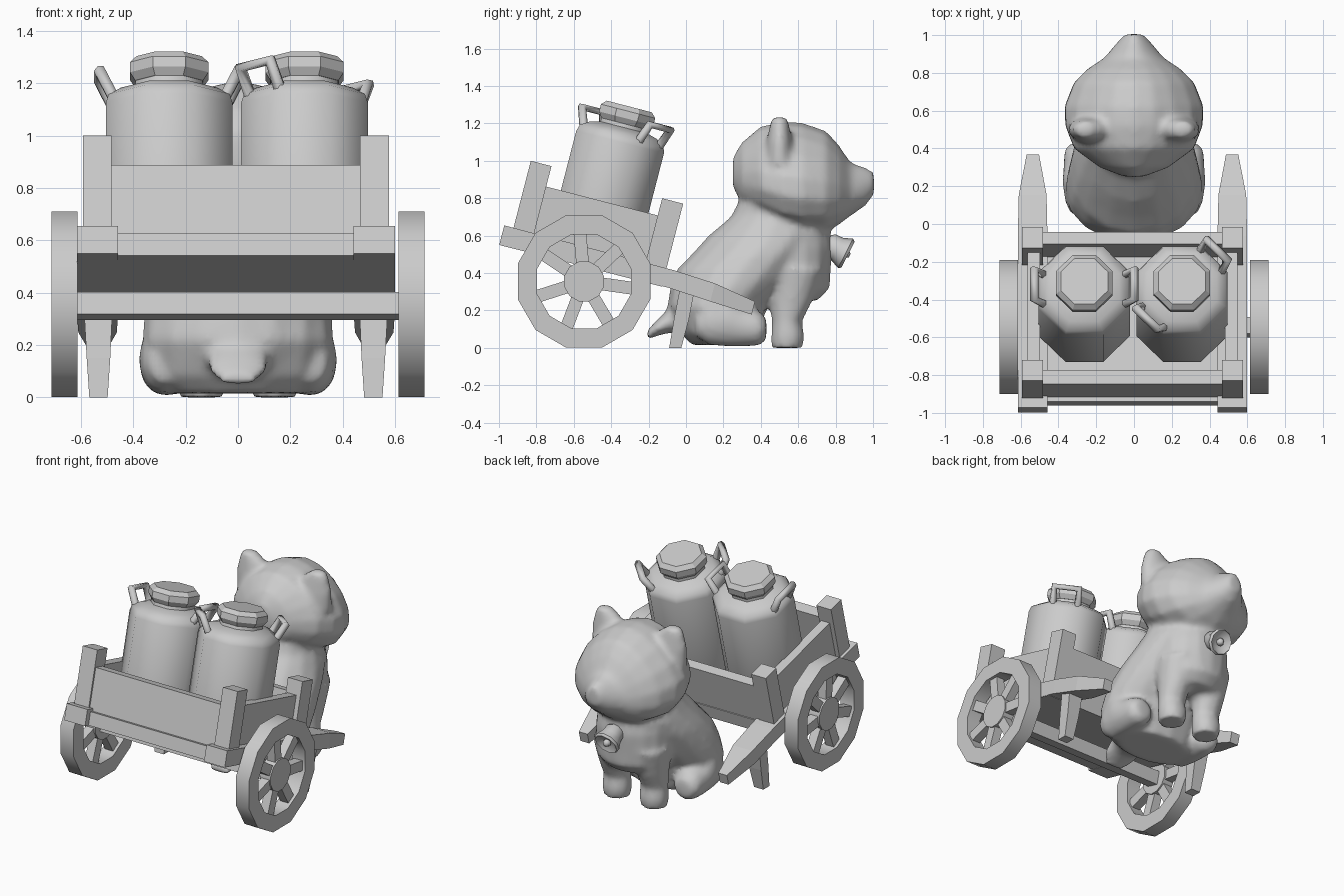
import bpy, bmesh
from math import sin, cos, pi, radians
from mathutils import Matrix, Vector

old = bpy.data.objects.get("Cube")
if old:
    bpy.data.objects.remove(old, do_unlink=True)

grey = bpy.data.materials.new("plain grey")
grey.use_nodes = True
colour = (0.6, 0.6, 0.6, 1)
grey.diffuse_color = colour
grey.node_tree.nodes["Principled BSDF"].inputs["Base Color"].default_value = colour

# The cart leans forward about its axle
SHIFT = Matrix.Translation((-0.008, 0, 0))
CART = SHIFT @ Matrix.Translation((0, -0.545, 0.355)) @ Matrix.Rotation(radians(-14.5), 4, 'X')


def finish(name, bm, matrix=Matrix(), smooth=None):
    bmesh.ops.recalc_face_normals(bm, faces=bm.faces)
    mesh = bpy.data.meshes.new(name)
    bm.to_mesh(mesh)
    bm.free()
    mesh.materials.append(grey)
    ob = bpy.data.objects.new(name, mesh)
    bpy.context.scene.collection.objects.link(ob)
    ob.matrix_world = matrix
    if smooth:
        bpy.ops.object.select_all(action='DESELECT')
        ob.select_set(True)
        bpy.context.view_layer.objects.active = ob
        bpy.ops.object.shade_smooth_by_angle(angle=radians(smooth))
    return ob


def skin(bm, rings, caps=True, loop=False):
    """Joins rings of points into a tube."""
    rows = [[bm.verts.new(p) for p in ring] for ring in rings]
    n = len(rows[0])
    pairs = list(zip(rows, rows[1:])) + ([(rows[-1], rows[0])] if loop else [])
    for a, b in pairs:
        for i in range(n):
            j = (i + 1) % n
            bm.faces.new((a[i], a[j], b[j], b[i]))
    if caps and not loop:
        bm.faces.new(rows[0])
        bm.faces.new(rows[-1])


def box(name, x, y, z, matrix=CART):
    bm = bmesh.new()
    skin(bm, [[(x[0], y[0], h), (x[1], y[0], h), (x[1], y[1], h), (x[0], y[1], h)] for h in z])
    return finish(name, bm, matrix)


def lathe(name, profile, sides, matrix, loop=False, smooth=None):
    bm = bmesh.new()
    angles = [2 * pi * (i + 0.5) / sides for i in range(sides)]
    skin(bm, [[(r * cos(a), r * sin(a), h) for a in angles] for r, h in profile], loop=loop)
    return finish(name, bm, matrix, smooth)


def blob(bm, rings, axis='Z', sides=16, pear=0):
    """Adds a rounded body from rings of (centre, x radius, other radius)."""
    across = Vector((0, 1, 0)) if axis == 'Z' else Vector((0, 0, 1))
    angles = [2 * pi * i / sides for i in range(sides)]
    skin(bm, [[Vector(c) + Vector((a * cos(t) * (1 - pear * sin(t)), 0, 0)) + across * b * sin(t)
               for t in angles] for c, a, b in rings])


# Cart box
box("cart_floor", (-0.605, 0.605), (-0.45, 0.41), (0.077, 0.165))
box("rear_panel", (-0.485, 0.485), (-0.425, -0.35), (0.16, 0.44))
box("front_panel", (-0.485, 0.485), (0.34, 0.405), (0.16, 0.44))
box("axle", (-0.63, 0.63), (-0.045, 0.045), (-0.05, 0.038))

for side, s in (("left", 1), ("right", -1)):
    box(side + "_panel", (s * 0.49, s * 0.555), (-0.4, 0.38), (0.16, 0.44))
    box(side + "_rear_post", (s * 0.475, s * 0.585), (-0.437, -0.323), (0.16, 0.553))
    box(side + "_front_post", (s * 0.475, s * 0.585), (0.293, 0.409), (0.16, 0.535))

    # Side rail that tapers into a pulling shaft
    bm = bmesh.new()
    rail = [(-0.488, 0.45, 0.607, 0.075, 0.183), (0.45, 0.45, 0.607, 0.08, 0.178),
            (0.68, 0.455, 0.602, 0.065, 0.165), (0.912, 0.495, 0.56, 0.053, 0.125)]
    skin(bm, [[(s * a, y, lo), (s * b, y, lo), (s * b, y, hi), (s * a, y, hi)]
              for y, a, b, lo, hi in rail])
    finish(side + "_shaft", bm, CART)

    # Prop leg
    bm = bmesh.new()
    leg = [(0, 0.49, 0.56, -0.09, -0.025), (0.15, 0.48, 0.57, -0.065, 0.015),
           (0.33, 0.472, 0.58, -0.03, 0.05)]
    skin(bm, [[(s * a, c, z), (s * b, c, z), (s * b, d, z), (s * a, d, z)] for z, a, b, c, d in leg])
    finish(side + "_prop_leg", bm, SHIFT)

    # Wheel
    hub = Matrix.Translation((s * 0.663, -0.545, 0.355)) @ Matrix.Rotation(pi / 2, 4, 'Y')
    rim = [(0.367, -0.05), (0.367, 0.05), (0.26, 0.05), (0.26, -0.05)]
    lathe(side + "_wheel_rim", rim, 12, hub, loop=True, smooth=40)
    lathe(side + "_wheel_hub", [(0.11, -0.04), (0.11, 0.04)], 12, hub, smooth=40)
    for k in range(7):
        turn = Matrix.Rotation(radians(-8) + 2 * pi * k / 7 + pi / 2, 4, 'Z')
        box(side + "_spoke", (0.08, 0.27), (-0.034, 0.034), (-0.03, 0.03), hub @ turn)

# Milk cans, each with a faceted lid and two bent handles
CAN = [(0.255, 0.165), (0.262, 0.2), (0.262, 0.77), (0.25, 0.805), (0.2, 0.835), (0.14, 0.85),
       (0.135, 0.9)]
LID = [(0.14, 0.87), (0.162, 0.9), (0.162, 0.94), (0.135, 0.966)]
for label, x, turn in (("right", -0.255, 0), ("left", 0.262, pi / 4)):
    place = CART @ Matrix.Translation((x, 0, 0)) @ Matrix.Rotation(turn, 4, 'Z')
    lathe(label + "_can", CAN, 8, place, smooth=50)
    lathe(label + "_can_lid", LID, 8, place)
    for s in (1, -1):
        curve = bpy.data.curves.new(label + "_handle", 'CURVE')
        curve.dimensions = '3D'
        curve.bevel_depth = 0.024
        curve.bevel_resolution = 1
        curve.use_fill_caps = True
        points = [(0.21, -0.08, 0.79), (0.265, -0.08, 0.9), (0.265, 0.08, 0.9), (0.21, 0.08, 0.79)]
        spline = curve.splines.new('POLY')
        spline.points.add(len(points) - 1)
        for p, (a, b, c) in zip(spline.points, points):
            p.co = (s * a, b, c, 1)
        curve.materials.append(grey)
        handle = bpy.data.objects.new(label + "_handle", curve)
        bpy.context.scene.collection.objects.link(handle)
        handle.matrix_world = place

# Sitting dog: overlapping rounded parts fused into one skin
bm = bmesh.new()
trunk = [(0.015, 0.03, 0.36, 0.27), (0.08, -0.03, 0.38, 0.34), (0.22, -0.1, 0.44, 0.365),
         (0.32, -0.085, 0.54, 0.36), (0.42, -0.05, 0.64, 0.34), (0.5, 0.03, 0.7, 0.32),
         (0.6, 0.12, 0.77, 0.28), (0.7, 0.24, 0.73, 0.24), (0.82, 0.3, 0.7, 0.23)]
blob(bm, [((0, (a + b) / 2, z), w, (b - a) / 2) for z, a, b, w in trunk])
chest = [(0.25, 0.52, 0.7, 0.15), (0.32, 0.42, 0.77, 0.22), (0.42, 0.34, 0.775, 0.25),
         (0.54, 0.3, 0.785, 0.25), (0.64, 0.3, 0.77, 0.23)]
blob(bm, [((0, (a + b) / 2, z), w, (b - a) / 2) for z, a, b, w in chest])
head = [(0.25, 0.86, 1.02, 0.05), (0.3, 0.77, 1.1, 0.18), (0.4, 0.7, 1.185, 0.315),
        (0.52, 0.635, 1.21, 0.36), (0.62, 0.615, 1.205, 0.365), (0.75, 0.62, 1.16, 0.315),
        (0.82, 0.66, 1.08, 0.245), (0.88, 0.705, 0.99, 0.155), (0.96, 0.76, 0.965, 0.09),
        (1.005, 0.82, 0.94, 0.05)]
blob(bm, [((0, y, (a + b) / 2), w, (b - a) / 2) for y, a, b, w in head], 'Y', pear=0.25)
tail = [(0.02, 0.14, 0.12, 0.08), (-0.09, 0.145, 0.12, 0.065), (-0.15, 0.11, 0.115, 0.045),
        (-0.21, 0.065, 0.07, 0.025)]
blob(bm, [((0, y, z), w, h) for y, z, w, h in tail], 'Y')
for s in (1, -1):
    foreleg = [(0.0, 0.54, 0.085, 0.085), (0.06, 0.545, 0.095, 0.09), (0.14, 0.54, 0.09, 0.08),
               (0.25, 0.56, 0.1, 0.115), (0.42, 0.58, 0.12, 0.15)]
    blob(bm, [((s * 0.14, y, z), w, d) for z, y, w, d in foreleg])
    paw = [(0.05, 0.12, 0.06, 0.06), (0.12, 0.14, 0.09, 0.125), (0.22, 0.15, 0.105, 0.145),
           (0.3, 0.115, 0.1, 0.11), (0.39, 0.105, 0.095, 0.095), (0.43, 0.1, 0.06, 0.06)]
    blob(bm, [((s * 0.275, y, z), w, h) for y, z, w, h in paw], 'Y')
    ear = [(0.98, 0.2, 0.5, 0.15, 0.085), (1.1, 0.22, 0.5, 0.13, 0.07),
           (1.18, 0.24, 0.5, 0.09, 0.055), (1.235, 0.265, 0.5, 0.045, 0.04)]
    blob(bm, [((s * x, y, z), w, d) for z, x, y, w, d in ear])
dog = finish("dog", bm)
fuse = dog.modifiers.new("fuse", 'REMESH')
fuse.mode = 'VOXEL'
fuse.voxel_size = 0.02
fuse.use_smooth_shade = True
soften = dog.modifiers.new("soften", 'SMOOTH')
soften.factor = 0.5
soften.iterations = 6

# Bell on the chest, mouth tipped forward and down
aim = Vector((0, 0.88, -0.45)).to_track_quat('Z', 'Y').to_matrix().to_4x4()
bell = Matrix.Translation((0, 0.755, 0.555)) @ aim
lathe("bell", [(0.045, -0.01), (0.066, 0.015), (0.068, 0.06), (0.088, 0.11), (0.078, 0.125),
               (0.045, 0.1)], 10, bell, smooth=40)
lathe("bell_clapper", [(0.015, 0.08), (0.027, 0.115), (0.012, 0.135)], 8, bell, smooth=60)
